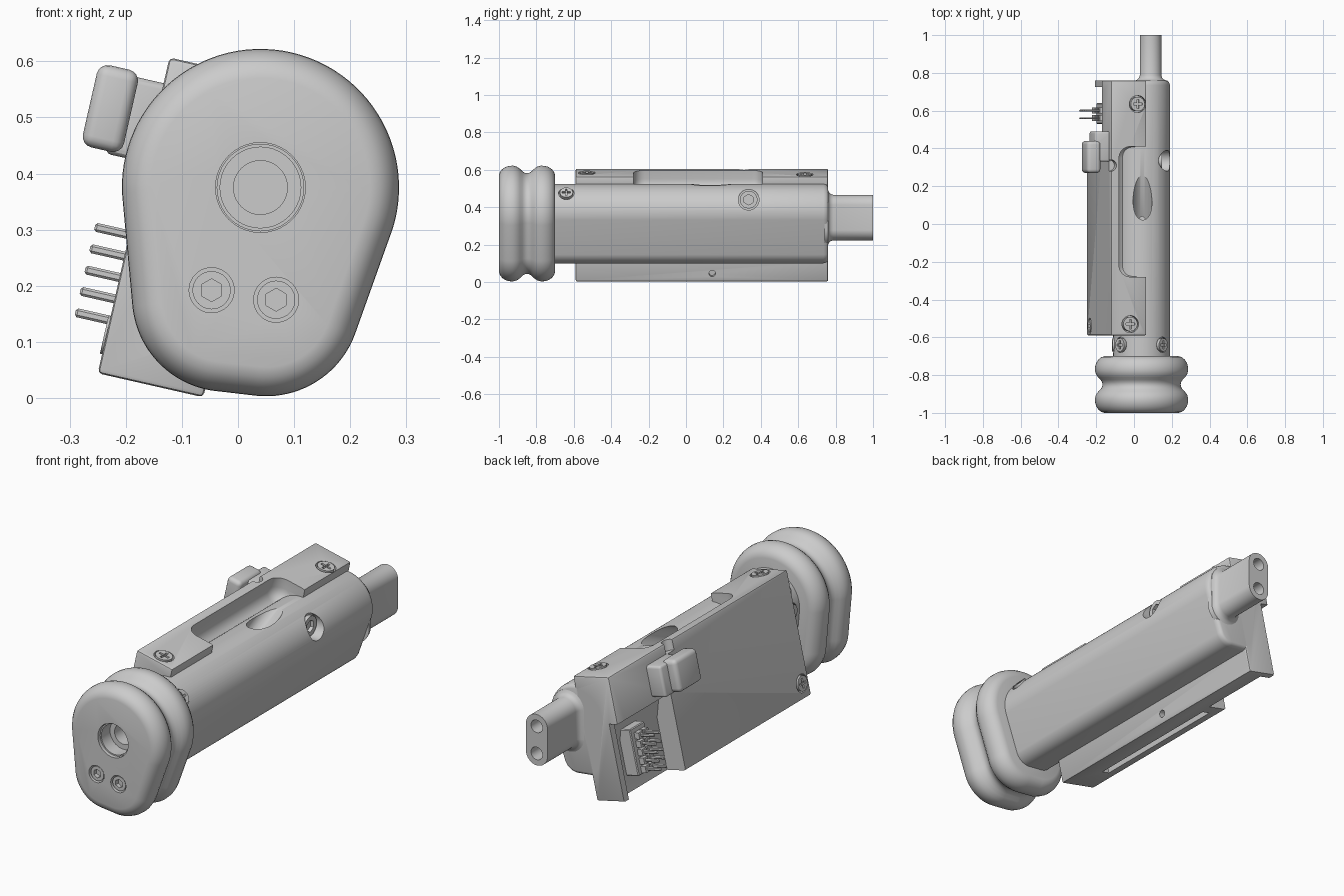
import bpy, bmesh
from math import sin, cos, pi, radians
from mathutils import Matrix, Vector

if "Cube" in bpy.data.objects:
    bpy.data.objects.remove(bpy.data.objects["Cube"])

I = Matrix.Identity(4)
# Tilted frame of the side housing: u = outward depth, y = length, v = height
TILT = Matrix.Translation((-0.25, 0, 0.044)) @ Matrix.Rotation(radians(12.8), 4, 'Y')


def finish(name, bm):
    bmesh.ops.recalc_face_normals(bm, faces=bm.faces)
    mesh = bpy.data.meshes.new(name)
    bm.to_mesh(mesh)
    bm.free()
    ob = bpy.data.objects.new(name, mesh)
    bpy.context.collection.objects.link(ob)
    return ob


def box(name, lo, hi, mat=I, bevel=0, seg=3):
    lo, hi = Vector(lo), Vector(hi)
    bm = bmesh.new()
    m = Matrix.Translation((lo + hi) / 2) @ Matrix.Diagonal((*(hi - lo), 1))
    bmesh.ops.create_cube(bm, size=1, matrix=m)
    if bevel:
        bmesh.ops.bevel(bm, geom=bm.edges[:], offset=bevel, segments=seg,
                        profile=0.5, affect='EDGES')
    bm.transform(mat)
    return finish(name, bm)


def frame(pos, axis):
    q = Vector(axis).to_track_quat('Z', 'Y')
    return Matrix.Translation(pos) @ q.to_matrix().to_4x4()


def rod(name, pos, axis, r, z0, z1, seg=40):
    """Cylinder along axis, from offset z0 to z1 relative to pos."""
    bm = bmesh.new()
    m = frame(pos, axis) @ Matrix.Translation((0, 0, (z0 + z1) / 2))
    bmesh.ops.create_cone(bm, cap_ends=True, segments=seg, radius1=r, radius2=r,
                          depth=z1 - z0, matrix=m)
    return finish(name, bm)


def loft(name, circles, sections, n=96):
    """Hull of (x, z, r) circles swept along y; sections are (y, growth)."""
    bm = bmesh.new()
    rings = []
    for y, g in sections:
        ring = []
        for i in range(n):
            a = 2 * pi * (i + 0.5) / n
            dx, dz = cos(a), sin(a)
            x, z, r = max(circles, key=lambda c: c[0] * dx + c[1] * dz + c[2])
            ring.append(bm.verts.new((x + (r + g) * dx, y, z + (r + g) * dz)))
        rings.append(ring)
    for a, b in zip(rings, rings[1:]):
        for i in range(n):
            j = (i + 1) % n
            bm.faces.new((a[i], a[j], b[j], b[i]))
    bm.faces.new(rings[0])
    bm.faces.new(rings[-1])
    return finish(name, bm)


def combine(target, tool, op='DIFFERENCE'):
    mod = target.modifiers.new('bool', 'BOOLEAN')
    mod.object, mod.operation, mod.solver = tool, op, 'EXACT'
    dg = bpy.context.evaluated_depsgraph_get()
    mesh = bpy.data.meshes.new_from_object(target.evaluated_get(dg))
    target.modifiers.clear()
    target.data = mesh
    bpy.data.objects.remove(tool)


def screw(target, name, pos, axis, r, kind='cross', sink=0.03, top=0.004):
    """Screw head in its own clearance pocket."""
    combine(target, rod('pocket', pos, axis, r * 1.18, -sink, 0.1))
    head = rod(name, pos, axis, r, -sink - 0.01, top)
    if kind == 'hex':
        combine(head, rod('socket', pos, axis, r * 0.6, top - 0.02, 0.1, 6))
    else:
        f = frame(pos, axis)
        w, l = r * 0.14, r * 0.65
        for a, b in ((w, l), (l, w)):
            combine(head, box('slot', (-a, -b, top - 0.012), (a, b, 0.1), f))
    return head


EGG = [(0.04, 0.375, 0.15), (-0.02, 0.18, 0.072), (0.05, 0.172, 0.072)]
BORE = (0.04, 0, 0.375)

# Grooved bumper head, its profile mirrored about the groove
half = [(-1, 0.045), (-0.995, 0.063), (-0.983, 0.078), (-0.965, 0.090),
        (-0.945, 0.096), (-0.925, 0.097), (-0.905, 0.092), (-0.888, 0.080),
        (-0.875, 0.067), (-0.862, 0.059)]
bumper = loft('bumper_head', EGG,
              half + [(-0.85, 0.057)] + [(-1.7 - y, g) for y, g in half[::-1]])
combine(bumper, rod('bore_mouth', BORE, (0, 1, 0), 0.08, -1.1, -0.92))
combine(bumper, rod('bore', BORE, (0, 1, 0), 0.048, -1.2, -0.5))
mouth = rod('bore_ring', BORE, (0, 1, 0), 0.078, -0.985, -0.91)
combine(mouth, rod('ring_hole', BORE, (0, 1, 0), 0.072, -1.1, -0.8))
for i, (x, z) in enumerate([(-0.047, 0.192), (0.068, 0.175)]):
    screw(bumper, f'bumper_screw_{i}', (x, -1, z), (0, -1, 0), 0.034, 'hex', 0.03, -0.006)

# Tilted side housing with side recess, connector bay, edge notch and slot
housing = box('main_body', (0, -0.59, 0), (0.193, 0.76, 0.577), TILT, 0.008, 2)
for lo, hi, bev in [((0.044, -0.28, 0.47), (0.6, 0.41, 0.8), 0.06),
                    ((-0.1, 0.36, -0.1), (0.1, 0.725, 0.36), 0),
                    ((-0.1, 0.70, -0.1), (0.045, 0.9, 0.36), 0),
                    ((0.05, -0.42, -0.1), (0.09, 0.30, 0.03), 0)]:
    combine(housing, box('cutter', lo, hi, TILT, bev, 6))
V_AXIS = TILT.to_3x3() @ Vector((0, 0, 1))
U_AXIS = TILT.to_3x3() @ Vector((1, 0, 0))
combine(housing, rod('notch', TILT @ Vector((0, 0.31, 0.577)), V_AXIS, 0.03, -0.05, 0.1))

# Tube body joined to the housing, then bored
body = housing
tube = loft('tube', EGG, [(-0.715, 0), (0.735, 0), (0.75, -0.004), (0.757, -0.010), (0.76, -0.018)])
combine(body, tube, 'UNION')
combine(body, rod('bore', BORE, (0, 1, 0), 0.048, -1.2, 0.1))
combine(body, rod('window', (0.045, 0.14, 0.525), (0, 0.906, 0.423), 0.05, -0.34, 0.28))
combine(body, rod('pin_hole', TILT @ Vector((0.193, 0.14, 0.045)), U_AXIS, 0.017, -0.03, 0.1))

# Body screws
screw(body, 'side_screw', (0.16, 0.335, 0.44), (1, 0, 0), 0.047, 'hex', 0.03, -0.012)
for i, (u, y) in enumerate([(0.145, 0.635), (0.105, -0.53)]):
    screw(body, f'top_screw_{i}', TILT @ Vector((u, y, 0.577)), V_AXIS, 0.038)
screw(body, 'housing_screw', TILT @ Vector((0, -0.54, 0.07)), -U_AXIS, 0.035)
for i, deg in enumerate([42, 138, 178]):
    a = radians(deg)
    d = Vector((cos(a), 0, sin(a)))
    screw(body, f'neck_screw_{i}', Vector((0.04, -0.64, 0.375)) + d * 0.15, d, 0.035,
          sink=0.012, top=0.006)

# Side hook: outer pad plus neck into the housing
hook = box('hook', (-0.12, 0.27, 0.39), (-0.045, 0.44, 0.54), TILT, 0.02, 4)
combine(hook, box('hook_neck', (-0.075, 0.33, 0.385), (0.02, 0.49, 0.53), TILT, 0.012), 'UNION')

# Connector block with two columns of pins
box('connector_block', (0.035, 0.53, 0.075), (0.11, 0.64, 0.29), TILT, 0.004, 1)
for col, y in enumerate((0.56, 0.60)):
    for row in range(5):
        v = 0.097 + 0.039 * row
        box(f'pin_{col}_{row}', (-0.063, y - 0.005, v - 0.008), (0.05, y + 0.005, v + 0.008),
            TILT, 0.004, 1)
        box(f'pin_collar_{col}_{row}', (0.01, y - 0.016, v - 0.015), (0.04, y + 0.016, v + 0.015), TILT)

# Twin cable stem with flared base
stem = loft('cable_stem', [(0.088, 0.409, 0.057), (0.088, 0.28, 0.057)],
            [(0.74, 0.03), (0.76, 0.024), (0.765, 0.013), (0.773, 0.005), (0.788, 0), (1, 0)], 64)
for z in (0.409, 0.28):
    combine(stem, rod('cable_hole', (0.088, 0, z), (0, 1, 0), 0.03, 0.85, 1.1))

# Smooth shading with crisp edges
bpy.ops.object.select_all(action='SELECT')
bpy.context.view_layer.objects.active = body
bpy.ops.object.shade_smooth_by_angle(angle=radians(30))
